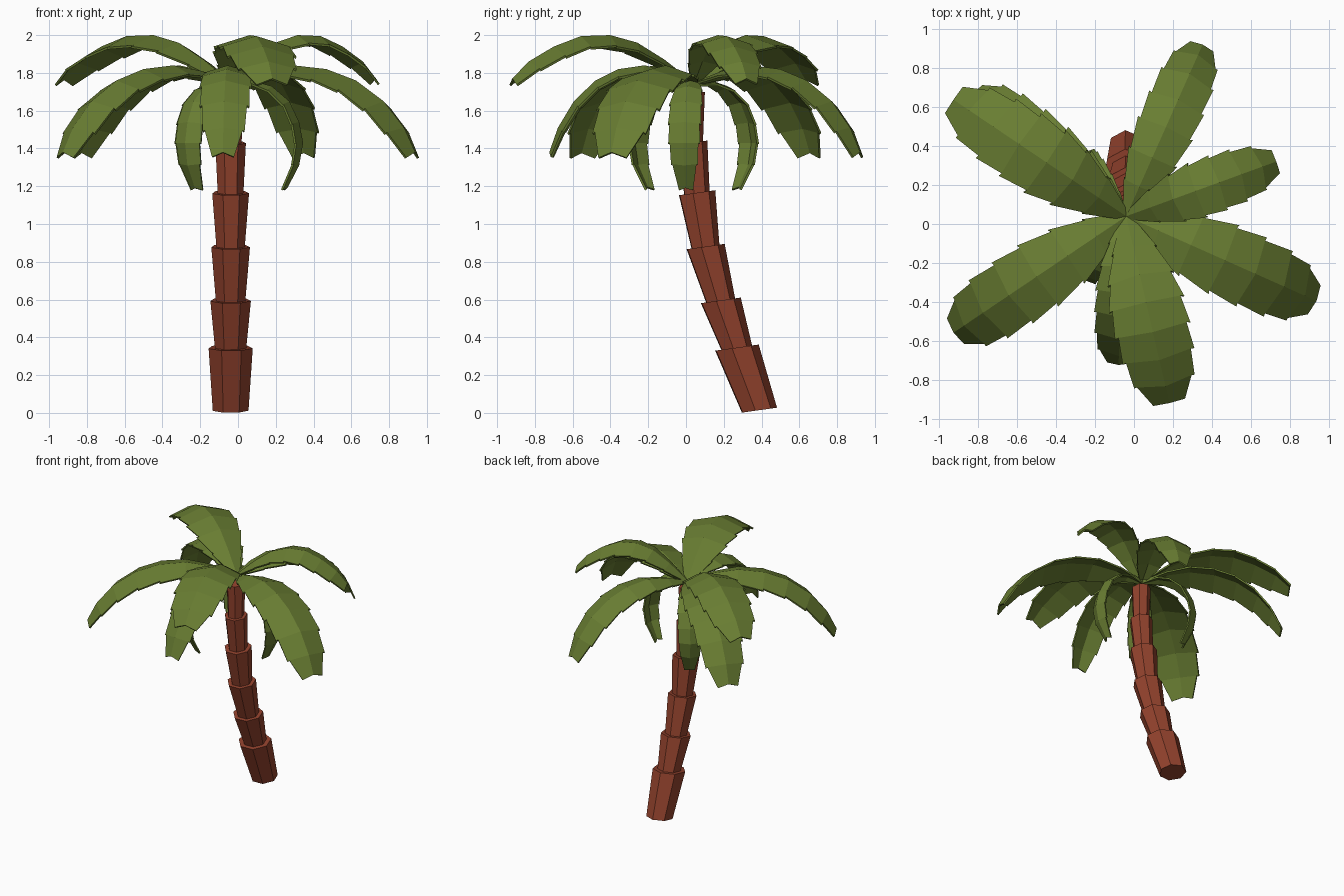
import bpy, bmesh
from math import sin, cos, radians
from mathutils import Vector

if "Cube" in bpy.data.objects:
    bpy.data.objects.remove(bpy.data.objects["Cube"])


def material(name, color):
    m = bpy.data.materials.new(name)
    m.diffuse_color = color
    m.use_nodes = True
    m.node_tree.nodes["Principled BSDF"].inputs["Base Color"].default_value = m.diffuse_color
    return m


BARK = material("bark", (0.29, 0.055, 0.026, 1))
GREEN = material("leaf_green", (0.14, 0.205, 0.032, 1))


def finish(bm, name, mat):
    me = bpy.data.meshes.new(name)
    bm.to_mesh(me)
    bm.free()
    ob = bpy.data.objects.new(name, me)
    me.materials.append(mat)
    bpy.context.collection.objects.link(ob)
    return ob


# Trunk: six seven-sided collars, each flaring towards its top
SIDES = 7


def trunk_segment(i, low, high, r0, r1):
    bm = bmesh.new()
    rings = []
    for (y, z), r in ((low, r0), (high, r1)):
        ring = []
        for k in range(SIDES):
            a = radians(-113 + 360 / SIDES * k)
            ring.append(bm.verts.new((-0.04 + r * cos(a), y + r * sin(a),
                                      z + 0.14 * r * sin(a))))
        rings.append(ring)
    for k in range(SIDES):
        n = (k + 1) % SIDES
        bm.faces.new((rings[0][k], rings[0][n], rings[1][n], rings[1][k]))
    bm.faces.new(rings[0][::-1])
    bm.faces.new(rings[1])
    finish(bm, f"trunk_segment_{i}", BARK)


centres = [(0.385, 0.014), (0.265, 0.345), (0.18, 0.595), (0.1, 0.88),
           (0.055, 1.165), (0.03, 1.43), (0.03, 1.69)]
tops = [0.12, 0.11, 0.105, 0.1, 0.083, 0.07]
bottoms = [0.097, 0.085, 0.08, 0.077, 0.07, 0.06]
for i in range(6):
    trunk_segment(i + 1, centres[i], centres[i + 1], bottoms[i], tops[i])

# Midrib profiles (distance from trunk, height) and relative widths
HIGH = [(0, 1.75), (0.16, 1.87), (0.31, 1.96), (0.46, 2.0), (0.62, 1.995),
        (0.77, 1.94), (0.91, 1.86), (1.0, 1.77)]
LOW = [(0, 1.75), (0.17, 1.81), (0.34, 1.84), (0.52, 1.82), (0.68, 1.76),
       (0.83, 1.65), (0.94, 1.51), (1.0, 1.38)]
DROOP = [(0, 1.74), (0.11, 1.76), (0.21, 1.73), (0.3, 1.65), (0.35, 1.54),
         (0.37, 1.43), (0.35, 1.31), (0.29, 1.19)]
WIDTH = [0.14, 0.6, 0.88, 1.0, 1.0, 0.95, 0.8, 0.42]
FOLD = radians(17)


# Leaf: folded strip with a step in the edge at every section
def leaf(name, profile, angle, length, width):
    a = radians(angle)
    out = Vector((cos(a), sin(a), 0))
    side = Vector((-sin(a), cos(a), 0))
    up = Vector((0, 0, 1))
    origin = Vector((-0.04, 0.04, 0))
    pts = [origin + out * r * length + up * z for r, z in profile]
    last = len(pts) - 1
    bm = bmesh.new()
    mid = [bm.verts.new(p) for p in pts]
    for s in (1, -1):
        wide, narrow = [], []
        for i, p in enumerate(pts):
            t = (pts[min(i + 1, last)] - pts[max(i - 1, 0)]).normalized()
            normal = t.cross(side)
            edge = side * s * cos(FOLD) - normal * sin(FOLD)
            half = width / 2 * WIDTH[i]
            push = t * (0.02 if i == last else 0.006)
            wide.append(bm.verts.new(p + edge * half * 1.04 + push))
            narrow.append(bm.verts.new(p + edge * half * 0.94))
        for i in range(last):
            f = [mid[i], narrow[i], wide[i + 1]]
            if i + 1 < last:
                f.append(narrow[i + 1])
            f.append(mid[i + 1])
            bm.faces.new(f[::-1] if s > 0 else f)
    loose = [v for v in bm.verts if not v.link_faces]
    bmesh.ops.delete(bm, geom=loose, context='VERTS')
    ob = finish(bm, name, GREEN)
    mod = ob.modifiers.new("thickness", 'SOLIDIFY')
    mod.thickness = 0.012
    mod.offset = -1


# Crown: raised, spreading and hanging tiers
tiers = [
    ("upper_leaf", HIGH, [(146, 1.07, 0.39), (20, 0.82, 0.3), (-77, 0.985, 0.4)]),
    ("middle_leaf", LOW, [(-24, 1.07, 0.39), (66, 0.965, 0.31), (142, 1.01, 0.36),
                          (214, 1.07, 0.38), (267, 0.765, 0.28)]),
    ("hanging_leaf", DROOP, [(-8, 1.05, 0.18), (128, 1.08, 0.18), (233, 1.08, 0.18)]),
]
for name, profile, leaves in tiers:
    for n, (angle, length, width) in enumerate(leaves, 1):
        leaf(f"{name}_{n}", profile, angle, length, width)
